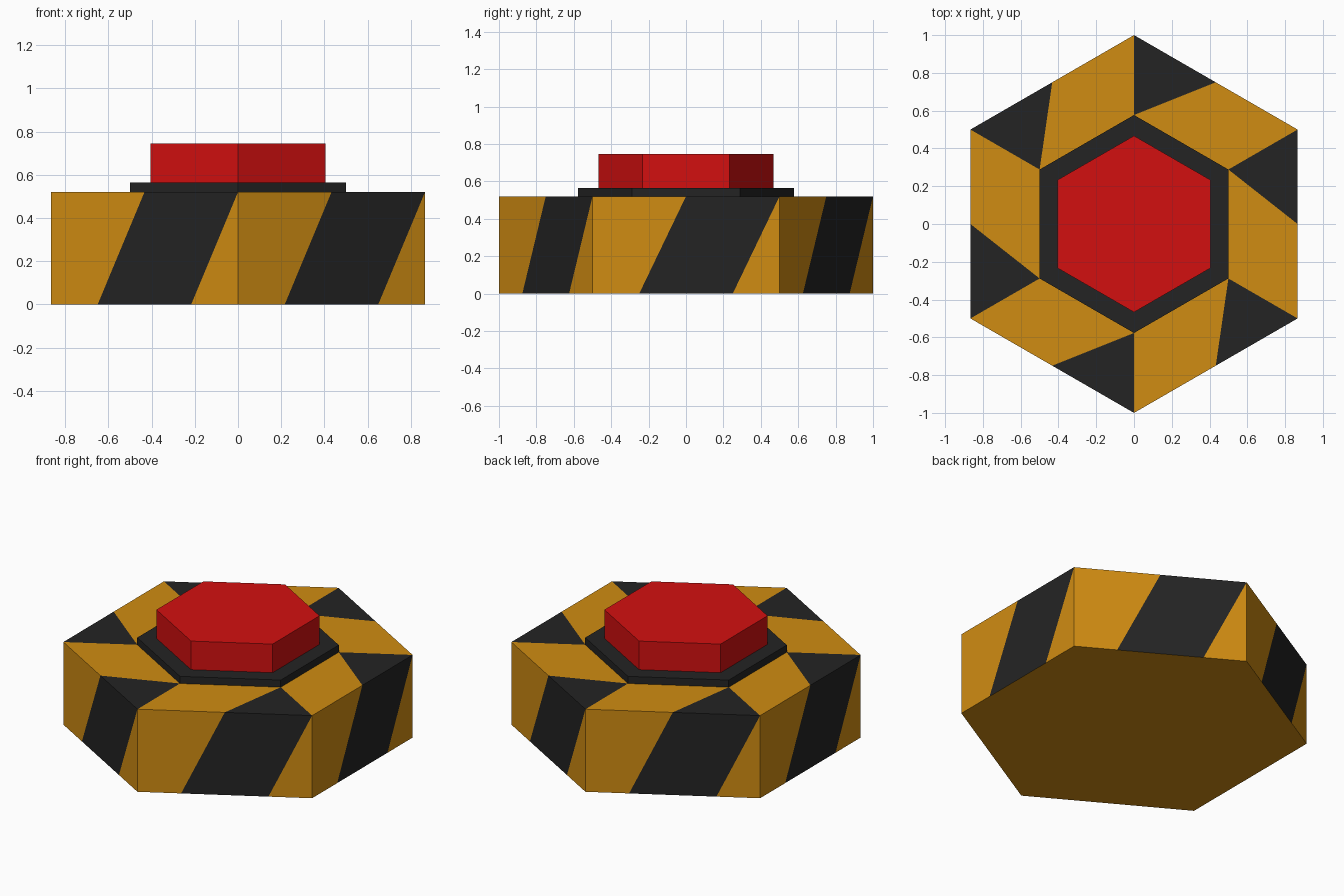
import bpy, bmesh
from math import radians, sin, cos
from mathutils import Vector

cube = bpy.data.objects.get("Cube")
if cube:
    bpy.data.objects.remove(cube, do_unlink=True)

SIDES = 6
BASE_TOP, COLLAR_TOP, BUTTON_TOP = 0.52, 0.565, 0.745
BASE_R, COLLAR_R, BUTTON_R = 1.0, 0.577, 0.467


def material(name, r, g, b):
    mat = bpy.data.materials.new(name)
    mat.use_nodes = True
    mat.diffuse_color = (r, g, b, 1)
    mat.node_tree.nodes["Principled BSDF"].inputs["Base Color"].default_value = (r, g, b, 1)
    return mat


def corner(i, radius, z):
    a = radians(90 + 360 / SIDES * i)
    return Vector((radius * cos(a), radius * sin(a), z))


def finish(name, bm, mats):
    bmesh.ops.remove_doubles(bm, verts=bm.verts, dist=1e-5)
    bmesh.ops.recalc_face_normals(bm, faces=bm.faces)
    mesh = bpy.data.meshes.new(name)
    bm.to_mesh(mesh)
    bm.free()
    for mat in mats:
        mesh.materials.append(mat)
    obj = bpy.data.objects.new(name, mesh)
    bpy.context.collection.objects.link(obj)
    return obj


def add_face(bm, points, index=0):
    face = bm.faces.new([bm.verts.new(p) for p in points])
    face.material_index = index


def hex_prism(name, radius, z0, z1, mat):
    bm = bmesh.new()
    for i in range(SIDES):
        add_face(bm, [corner(i, radius, z0), corner(i + 1, radius, z0),
                      corner(i + 1, radius, z1), corner(i, radius, z1)])
    for z in (z0, z1):
        add_face(bm, [corner(i, radius, z) for i in range(SIDES)])
    return finish(name, bm, [mat])


yellow = material("warning yellow", 0.63, 0.262, 0.006)
black = material("stripe black", 0.0175, 0.0175, 0.0175)
red = material("button red", 0.65, 0.005, 0.005)

# Striped base: each side has a slanted stripe that folds onto the top as a triangle
bm = bmesh.new()
underside = []
for i in range(SIDES):
    b0, b1 = corner(i, BASE_R, 0), corner(i + 1, BASE_R, 0)
    t0, t1 = corner(i, BASE_R, BASE_TOP), corner(i + 1, BASE_R, BASE_TOP)
    q0, q1 = corner(i, COLLAR_R, BASE_TOP), corner(i + 1, COLLAR_R, BASE_TOP)
    low, high = b0.lerp(b1, 0.25), b0.lerp(b1, 0.75)
    mid = t0.lerp(t1, 0.5)
    add_face(bm, [b0, low, mid, t0])
    add_face(bm, [low, high, t1, mid], 1)
    add_face(bm, [high, b1, t1])
    add_face(bm, [t0, mid, q1, q0])
    add_face(bm, [mid, t1, q1], 1)
    underside += [b0, low, high]
add_face(bm, underside)
add_face(bm, [corner(i, COLLAR_R, BASE_TOP) for i in range(SIDES)])
finish("striped_base", bm, [yellow, black])

# Collar and push button
hex_prism("collar", COLLAR_R, BASE_TOP, COLLAR_TOP, black)
hex_prism("push_button", BUTTON_R, COLLAR_TOP, BUTTON_TOP, red)
